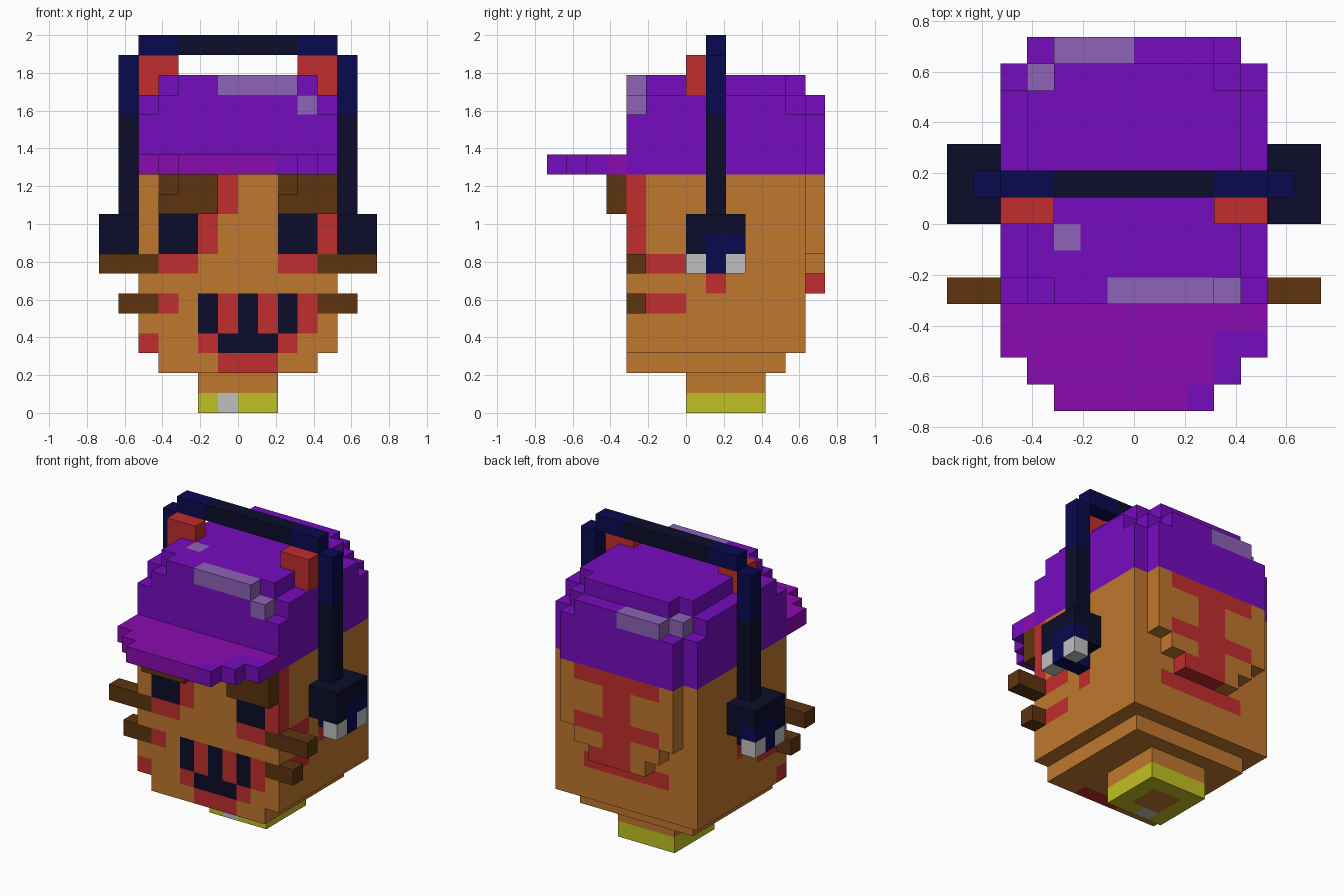
import bpy
import bmesh
from itertools import product

if "Cube" in bpy.data.objects:
    bpy.data.objects.remove(bpy.data.objects["Cube"], do_unlink=True)

UNIT = 2 / 19            # edge of one block
PALETTE = {
    "skin": "C0772D", "red": "C12D2D", "brown": "5E340F", "near_black": "0C0C2A",
    "navy": "0A0A50", "purple": "760CBF", "magenta": "8A0BB0", "lavender": "8E63B7",
    "yellow": "C0C023", "light_grey": "C0C0C0",
}


def linear(hex_pair):
    c = int(hex_pair, 16) / 255
    return c / 12.92 if c <= 0.04045 else ((c + 0.055) / 1.055) ** 2.4


def make_material(name, code):
    mat = bpy.data.materials.new(name)
    mat.use_nodes = True
    rgba = tuple(linear(code[i:i + 2]) for i in (0, 2, 4)) + (1.0,)
    mat.diffuse_color = rgba
    bsdf = mat.node_tree.nodes["Principled BSDF"]
    bsdf.inputs["Base Color"].default_value = rgba
    bsdf.inputs["Roughness"].default_value = 0.9
    return mat


MATERIALS = {name: make_material(name, code) for name, code in PALETTE.items()}
parts = {}               # part name -> {block cell: colour name}


def fill(part, colour, xs, ys, zs, mirror=False):
    """Fill a box of blocks; later boxes recolour earlier ones."""
    cells = parts.setdefault(part, {})
    for x, y, z in product(range(*xs), range(*ys), range(*zs)):
        cells[x, y, z] = colour
        if mirror:
            cells[-1 - x, y, z] = colour


def row(part, colour, start, pattern, y, z):
    """Colour one row of blocks along x wherever the pattern has a mark."""
    for i, mark in enumerate(pattern):
        if mark == "#":
            parts[part][start + i, y, z] = colour


# Neck with a coloured base
fill("neck", "skin", (-2, 2), (0, 4), (0, 2))
fill("neck", "yellow", (-2, 2), (0, 4), (0, 1))
fill("neck", "skin", (-1, 1), (1, 3), (0, 1))
fill("neck", "light_grey", (-1, 0), (0, 1), (0, 1))

# Head and chin
fill("head", "skin", (-4, 4), (-3, 5), (2, 3))
fill("head", "skin", (-5, 5), (-3, 6), (3, 12))

# Eyes, cheeks and face marks
FACE = (-3, -2)
fill("head", "near_black", (2, 4), FACE, (8, 10), mirror=True)
fill("head", "red", (2, 4), FACE, (7, 8), mirror=True)
fill("head", "red", (4, 5), FACE, (8, 12))
fill("head", "red", (-2, -1), FACE, (8, 10))
fill("head", "red", (-1, 0), FACE, (10, 12))
fill("head", "red", (-4, -3), FACE, (5, 6))
fill("head", "red", (-5, -4), FACE, (3, 4))
fill("head", "brown", (-4, -3), FACE, (11, 12))
fill("head", "brown", (2, 3), FACE, (11, 12))

# Mouth and teeth gaps
fill("head", "red", (-1, 4), FACE, (4, 6))
fill("head", "red", (-2, 3), FACE, (3, 4))
fill("head", "red", (-1, 2), FACE, (2, 3))
fill("head", "near_black", (-1, 2), FACE, (3, 4))
for tooth in (-2, 0, 2):
    fill("head", "near_black", (tooth, tooth + 1), FACE, (4, 6))

# Side marks behind the whiskers and below the ear cups
for level in (5, 7):
    fill("head", "red", (4, 5), (-2, 0), (level, level + 1), mirror=True)
fill("head", "red", (4, 5), (1, 2), (6, 7), mirror=True)

# Whiskers, running into the face
fill("whiskers", "brown", (5, 7), FACE, (7, 8), mirror=True)
fill("whiskers", "brown", (5, 6), FACE, (5, 6), mirror=True)
for level in (5, 7):
    fill("head", "brown", (4, 5), FACE, (level, level + 1), mirror=True)

# Eyebrows, each with one corner cut away
for brow, left in (("right_eyebrow", -4), ("left_eyebrow", 2)):
    fill(brow, "brown", (left, left + 3), (-4, -3), (10, 11))
    fill(brow, "brown", (left + 1, left + 3), (-4, -3), (11, 12))

# Raised panel on the back of the head, with its red sign
for half_width, bottom in ((4, 8), (3, 7), (2, 6)):
    fill("back_panel", "skin", (-half_width, half_width), (6, 7), (bottom, 12))
SIGN = ("..######", "...##...", "...##...", ".######.", "...##...", "...###..")
SIGN = (".######.",) + SIGN[1:]
for i, pattern in enumerate(SIGN):
    row("back_panel", "red", -4, pattern, 6, 11 - i)
fill("head", "red", (-3, 3), (5, 6), (5, 6))

# Cap crown with stepped edges
fill("cap", "purple", (-5, 5), (-3, 6), (12, 15))
fill("cap", "purple", (-4, 4), (-3, 6), (15, 16))
fill("cap", "purple", (-3, 3), (-3, 6), (16, 17))
fill("cap", "purple", (-5, 5), (-2, 5), (15, 16))
fill("cap", "purple", (-4, 4), (-2, 5), (16, 17))
fill("cap", "purple", (-4, 4), (6, 7), (12, 15))
fill("cap", "purple", (-3, 3), (6, 7), (15, 16))

# Cap highlights
fill("cap", "lavender", (-1, 3), FACE, (16, 17))
fill("cap", "lavender", (3, 4), FACE, (15, 16))
fill("cap", "lavender", (-3, -2), (-1, 0), (16, 17))
fill("cap", "lavender", (-3, 0), (6, 7), (15, 16))
fill("cap", "lavender", (-4, -3), (5, 6), (15, 16))

# Cap brim
for half_width, front in ((5, -5), (4, -6), (3, -7)):
    fill("brim", "magenta", (-half_width, half_width), (front, -3), (12, 13))
fill("brim", "purple", (3, 5), (-5, -4), (12, 13))
fill("brim", "purple", (3, 4), (-6, -5), (12, 13))
fill("brim", "purple", (2, 3), (-7, -6), (12, 13))

# Pointed ears beside the band
fill("ears", "red", (3, 5), (0, 1), (16, 18), mirror=True)

# Headphone band
BAND = (1, 2)
fill("headband", "near_black", (-3, 3), BAND, (18, 19))
fill("headband", "navy", (3, 5), BAND, (18, 19), mirror=True)
fill("headband", "navy", (5, 6), BAND, (15, 18), mirror=True)
fill("headband", "near_black", (5, 6), BAND, (10, 15), mirror=True)

# Ear cups with pale feet
fill("ear_cups", "near_black", (5, 7), (0, 3), (8, 10), mirror=True)
fill("ear_cups", "navy", (6, 7), (1, 3), (8, 9), mirror=True)
fill("ear_cups", "light_grey", (6, 7), (0, 3), (7, 8), mirror=True)
fill("ear_cups", "navy", (5, 7), BAND, (7, 8), mirror=True)

# Turn the blocks into one mesh per part, keeping only the outer faces
occupied = {cell for cells in parts.values() for cell in cells}


def build(name, cells):
    bm = bmesh.new()
    verts = {}
    colours = sorted(set(cells.values()))
    for cell, colour in cells.items():
        for axis, side in product(range(3), (0, 1)):
            neighbour = list(cell)
            neighbour[axis] += 2 * side - 1
            if tuple(neighbour) in occupied:
                continue
            ring = []
            for a, b in ((0, 0), (1, 0), (1, 1), (0, 1)):
                corner = list(cell)
                corner[axis] += side
                corner[(axis + 1) % 3] += a
                corner[(axis + 2) % 3] += b
                key = tuple(corner)
                if key not in verts:
                    verts[key] = bm.verts.new([c * UNIT for c in key])
                ring.append(verts[key])
            face = bm.faces.new(ring if side else ring[::-1])
            face.material_index = colours.index(colour)
    mesh = bpy.data.meshes.new(name)
    bm.to_mesh(mesh)
    bm.free()
    for colour in colours:
        mesh.materials.append(MATERIALS[colour])
    bpy.context.collection.objects.link(bpy.data.objects.new(name, mesh))


for part_name, part_cells in parts.items():
    build(part_name, part_cells)
